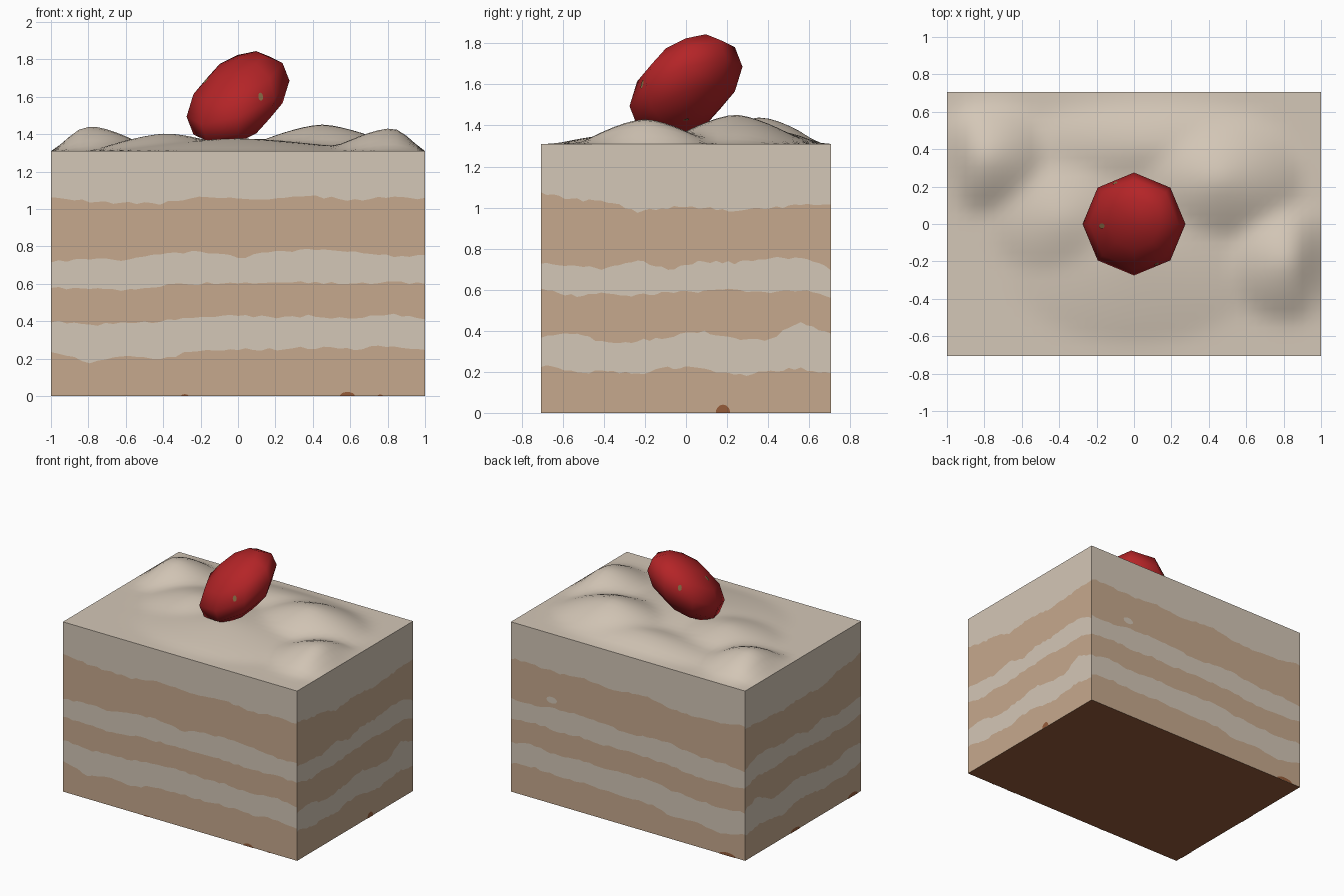
import bpy, bmesh, math, random
from mathutils import Vector
from mathutils.bvhtree import BVHTree

if "Cube" in bpy.data.objects:
    bpy.data.objects.remove(bpy.data.objects["Cube"])

random.seed(4)
HX, HY, TOP = 1.0, 0.707, 1.31


def material(name, r, g, b):
    lin = [((c / 255 + 0.055) / 1.055) ** 2.4 for c in (r, g, b)]
    m = bpy.data.materials.new(name)
    m.diffuse_color = (*lin, 1)
    m.use_nodes = True
    m.node_tree.nodes["Principled BSDF"].inputs["Base Color"].default_value = m.diffuse_color
    return m


CREAM = material("cream", 212, 199, 183)
SPONGE = material("sponge", 198, 169, 141)
BROWN = material("baked_brown", 150, 92, 58)
RED = material("berry_red", 180, 36, 39)
SEED = material("seed_tan", 140, 112, 72)


def finish(name, bm, mats, smooth=None):
    me = bpy.data.meshes.new(name)
    bm.to_mesh(me)
    ob = bpy.data.objects.new(name, me)
    bpy.context.collection.objects.link(ob)
    for m in mats:
        me.materials.append(m)
    if smooth:
        bpy.ops.object.select_all(action='DESELECT')
        ob.select_set(True)
        bpy.context.view_layer.objects.active = ob
        bpy.ops.object.shade_smooth_by_angle(angle=math.radians(smooth))
    return ob


def sample(vals, t):
    f = min(max(t, 0), 1) * (len(vals) - 1)
    i = min(int(f), len(vals) - 2)
    return vals[i] + (vals[i + 1] - vals[i]) * (f - i)


# Layered side walls: wavy borders between sponge and cream, evenly spaced along a side
LONG = [[.24, .18, .22, .20, .25, .25, .25, .26, .25, .27, .25],
        [.40, .38, .39, .40, .43, .43, .42, .43, .41, .44, .41],
        [.58, .57, .57, .59, .60, .61, .60, .61, .60, .61, .60],
        [.72, .73, .73, .76, .77, .74, .77, .78, .77, .75, .75],
        [1.07, 1.04, 1.03, 1.03, 1.07, 1.06, 1.05, 1.07, 1.05, 1.06, 1.06]]
SHORT = [[.23, .20, .20, .19, .22, .22, .18, .20, .22, .19],
         [.37, .39, .34, .35, .37, .40, .36, .35, .44, .39],
         [.60, .57, .58, .57, .59, .59, .60, .58, .60, .56],
         [.73, .72, .70, .74, .70, .74, .73, .75, .76, .70],
         [1.07, 1.04, 1.03, .98, 1.00, 1.00, .98, 1.00, 1.01, 1.02]]


def wall(name, start, end, profile, drop=0.0):
    bm = bmesh.new()
    n = 48
    cols = []
    for i in range(n + 1):
        t = i / n
        p = Vector(start).lerp(Vector(end), t)
        u = t if (end[0] + end[1]) > (start[0] + start[1]) else 1 - t
        zs = [0] + [sample(r, u) - drop + random.uniform(-.008, .008) for r in profile] + [TOP]
        cols.append([bm.verts.new((p.x, p.y, z)) for z in zs])
    for a, b in zip(cols, cols[1:]):
        for k in range(6):
            f = bm.faces.new((a[k], b[k], b[k + 1], a[k + 1]))
            f.material_index = k % 2
    return finish(name, bm, [SPONGE, CREAM])


wall("front_layers", (-HX, -HY), (HX, -HY), LONG)
wall("right_layers", (HX, -HY), (HX, HY), SHORT)
wall("back_layers", (HX, HY), (-HX, HY), LONG, 0.03)
wall("left_layers", (-HX, HY), (-HX, -HY), SHORT)

# Baked underside
bm = bmesh.new()
bm.faces.new([bm.verts.new(c) for c in
              ((-HX, -HY, 0), (-HX, HY, 0), (HX, HY, 0), (HX, -HY, 0))])
finish("base", bm, [BROWN])

# Whipped cream top: broad mound with soft peaks (x, y, height, x radius, y radius)
PEAKS = [(-.78, .36, .14, .33, .30), (-.38, .03, .10, .40, .35), (.45, .24, .15, .45, .35),
         (.82, -.2, .13, .34, .32), (.0, -.15, .07, .7, .5), (.1, .42, .07, .75, .25)]


def cream_height(x, y):
    h = 0.0
    for px, py, a, rx, ry in PEAKS:
        d = math.hypot((x - px) / rx, (y - py) / ry)
        if d < 1:
            h = max(h, a * (1 - d) ** 1.0 * (1 + .5 * d))
    edge = min(1, min(HX - abs(x), HY - abs(y)) / .13)
    return h * edge


bm = bmesh.new()
bmesh.ops.create_grid(bm, x_segments=40, y_segments=28, size=1)
for v in bm.verts:
    x, y = v.co.x * HX, v.co.y * HY
    v.co = (x, y, TOP + cream_height(x, y))
inner = [v for v in bm.verts if not v.is_boundary]
for _ in range(2):
    bmesh.ops.smooth_vert(bm, verts=inner, factor=.4, use_axis_z=True)
finish("cream_top", bm, [CREAM], 60)

# Strawberry: eight-sided ball sheared upward towards the back right
bm = bmesh.new()
bmesh.ops.create_uvsphere(bm, u_segments=8, v_segments=6, radius=1)
for v in bm.verts:
    x, y = v.co.x * .275, v.co.y * .275
    v.co = (x, y, 1.59 + v.co.z * .215 + .35 * (x + y))
tree = BVHTree.FromBMesh(bm)
finish("strawberry", bm, [RED], 60)


def spot(bm, centre, normal, rx, rz, half=False):
    # Thin flat oval lying just above a surface
    n = Vector(normal).normalized()
    side = Vector((0, 0, 1)).cross(n).normalized()
    up = n.cross(side)
    c = Vector(centre) + n * .003
    m = 12
    span = math.pi if half else 2 * math.pi
    pts = [c + side * rx * math.cos(span * i / m) + up * rz * math.sin(span * i / m)
           for i in range(m + 1 if half else m)]
    bm.faces.new([bm.verts.new(p) for p in pts])


# Seeds dropped onto the strawberry along view rays
bm = bmesh.new()
for origin, ray in (((.12, -2, 1.6), (0, 1, 0)), ((2, 0, 1.43), (-1, 0, 0)),
                    ((-.17, -.01, 3), (0, 0, -1)), ((-.1, 2, 1.68), (0, -1, 0))):
    loc, nor, _, _ = tree.ray_cast(Vector(origin), Vector(ray))
    if loc:
        spot(bm, loc, nor, .014, .022)
finish("seeds", bm, [SEED])

# Toasted patches at the foot of the walls
bm = bmesh.new()
for x, y, nx, ny, rx, rz in ((.585, -HY, 0, -1, .04, .022), (-.285, -HY, 0, -1, .02, .01),
                             (.76, -HY, 0, -1, .015, .008), (HX, .18, 1, 0, .035, .04),
                             (-.85, HY, 0, 1, .07, .025), (-HX, .1, -1, 0, .06, .025),
                             (-HX, -.6, -1, 0, .06, .03)):
    spot(bm, (x, y, 0), (nx, ny, 0), rx, rz, True)
finish("toasted_patches", bm, [BROWN])

# Cream fleck in the back sponge
bm = bmesh.new()
spot(bm, (.65, HY, .8), (0, 1, 0), .045, .025)
finish("cream_fleck", bm, [CREAM])
